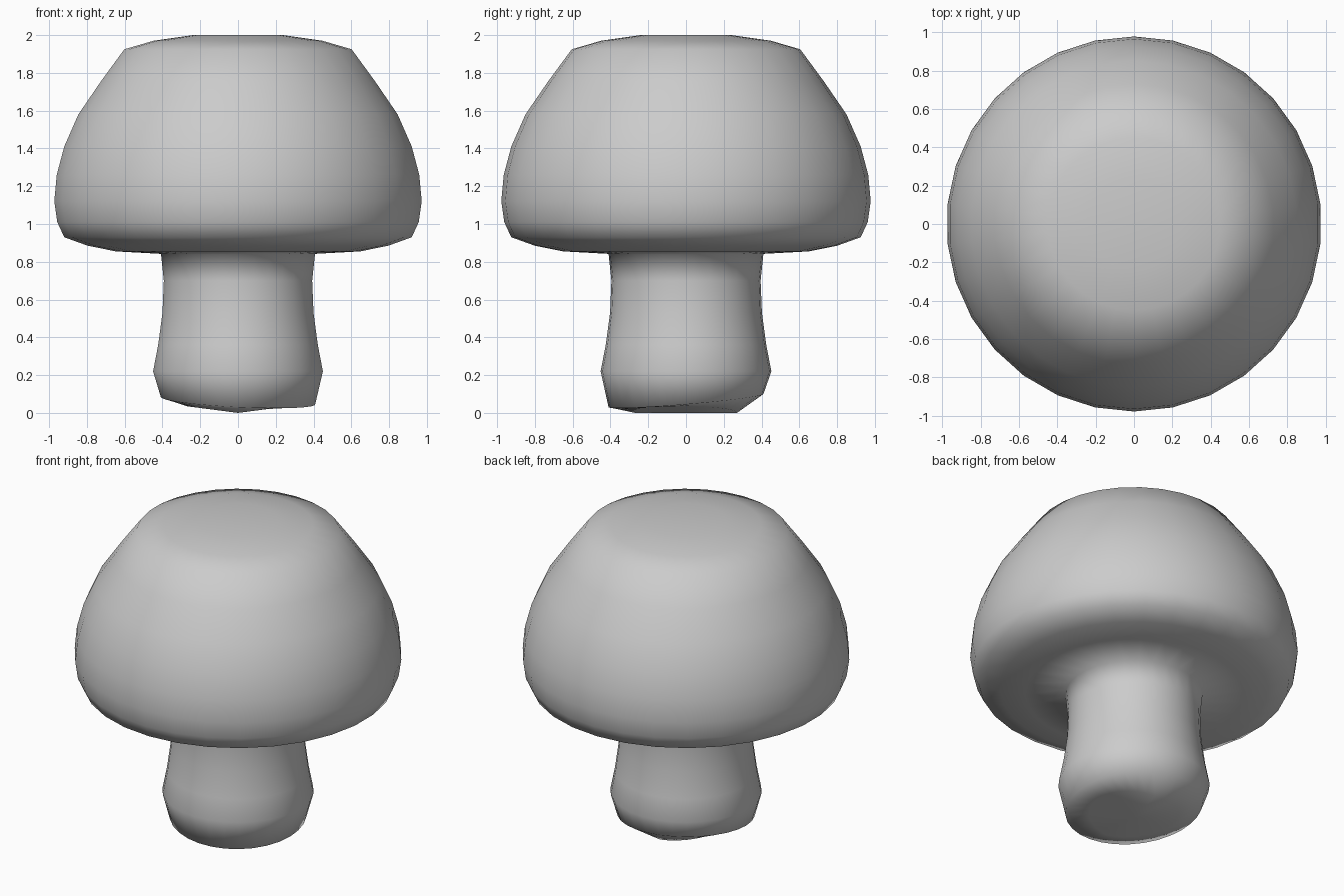
import bpy, bmesh
from math import sin, cos, pi, radians

if "Cube" in bpy.data.objects:
    bpy.data.objects.remove(bpy.data.objects["Cube"])

SIDES = 30

# Outline from the flat top of the cap, under the brim, down the stem (radius, z)
PROFILE = [
    (0.24, 2.0), (0.45, 1.97), (0.605, 1.925), (0.73, 1.755), (0.85, 1.58),
    (0.925, 1.41), (0.965, 1.26), (0.978, 1.12), (0.962, 1.01), (0.925, 0.93),
    (0.80, 0.885), (0.65, 0.855), (0.41, 0.842),
    (0.395, 0.70), (0.402, 0.53), (0.425, 0.36), (0.452, 0.22),
]


def foot_rim(a):
    # Slanted lower edge of the stem
    return 0.41, 0.065 - 0.02 * cos(a) + 0.035 * sin(a)


def foot_ridge(a):
    # Blunt ridge running front to back under the stem
    return 0.27, 0.035 * abs(cos(a))


bm = bmesh.new()


def ring(shape):
    verts = []
    for i in range(SIDES):
        a = pi / 2 + 2 * pi * i / SIDES
        r, z = shape(a)
        verts.append(bm.verts.new((r * cos(a), r * sin(a), z)))
    return verts


# Cap and stem as one continuous skin
shapes = [lambda a, p=p: p for p in PROFILE] + [foot_rim, foot_ridge]
rings = [ring(s) for s in shapes]
for upper, lower in zip(rings, rings[1:]):
    for i in range(SIDES):
        j = (i + 1) % SIDES
        bm.faces.new((upper[i], lower[i], lower[j], upper[j]))

# Close the top of the cap and the bottom of the stem
for loop, z in ((rings[0], 2.0), (rings[-1], 0.0)):
    tip = bm.verts.new((0, 0, z))
    for i in range(SIDES):
        bm.faces.new((loop[i], loop[(i + 1) % SIDES], tip))

bmesh.ops.recalc_face_normals(bm, faces=bm.faces[:])
mesh = bpy.data.meshes.new("mushroom_cap_and_stem")
bm.to_mesh(mesh)
bm.free()
for poly in mesh.polygons:
    poly.use_smooth = True
obj = bpy.data.objects.new("mushroom_cap_and_stem", mesh)
bpy.context.collection.objects.link(obj)
